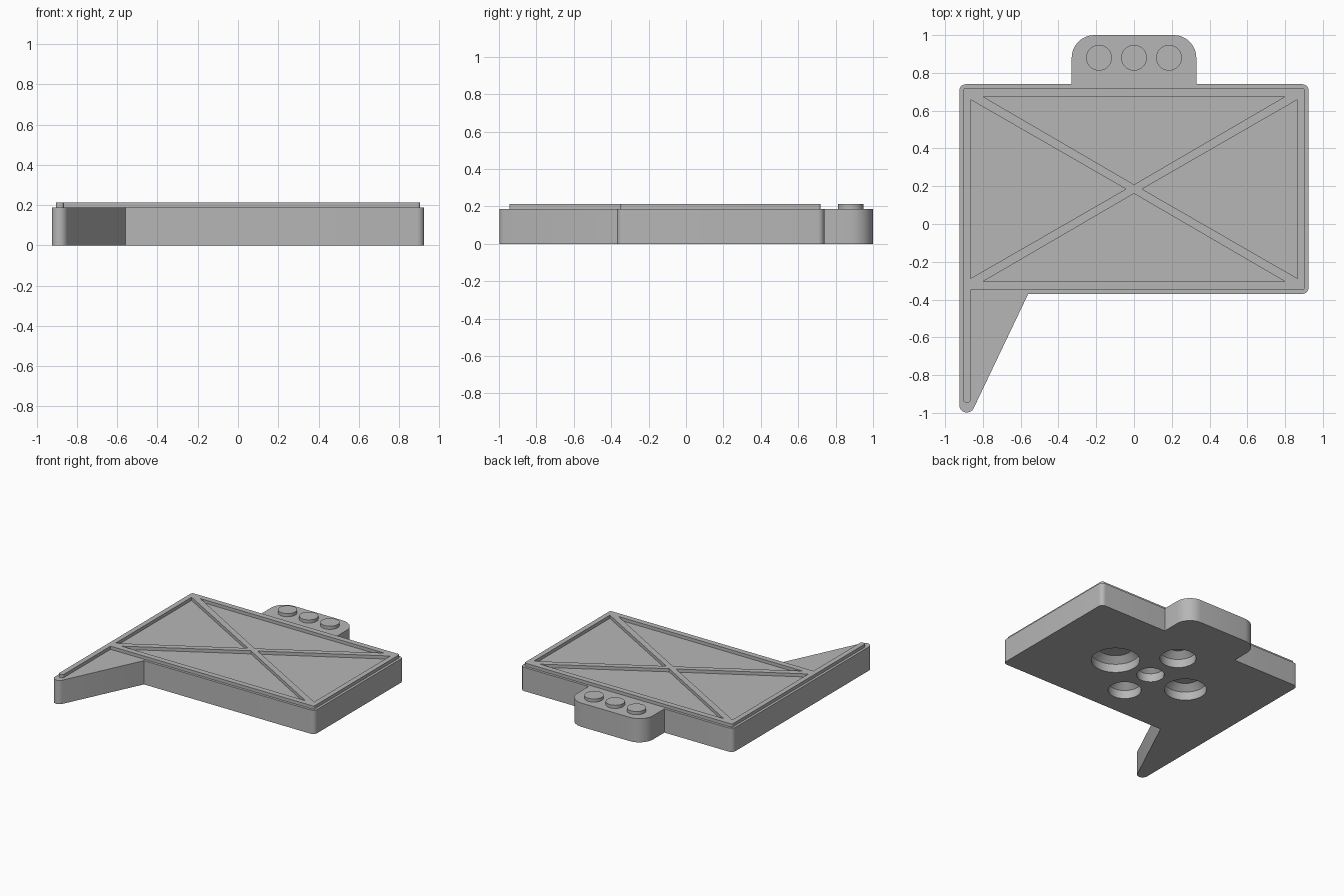
import bpy, bmesh, math
from mathutils import Vector

if "Cube" in bpy.data.objects:
    bpy.data.objects.remove(bpy.data.objects["Cube"], do_unlink=True)

grey = bpy.data.materials.new("plain grey")
grey.use_nodes = True
GREY = (0.47, 0.47, 0.47, 1)
grey.diffuse_color = GREY
grey.node_tree.nodes["Principled BSDF"].inputs["Base Color"].default_value = GREY


def rounded(corners, steps=8):
    """Outline through (x, y, radius) corners, each filleted."""
    pts = []
    for i, (x, y, r) in enumerate(corners):
        p = Vector((x, y))
        if r == 0:
            pts.append(p)
            continue
        a = (Vector(corners[i - 1][:2]) - p).normalized()
        b = (Vector(corners[(i + 1) % len(corners)][:2]) - p).normalized()
        half = a.angle(b) / 2
        centre = p + (a + b).normalized() * r / math.sin(half)
        start = p + a * r / math.tan(half) - centre
        end = p + b * r / math.tan(half) - centre
        a0 = math.atan2(start.y, start.x)
        turn = math.atan2(start.x * end.y - start.y * end.x, start.dot(end))
        for k in range(steps + 1):
            t = a0 + turn * k / steps
            pts.append(centre + Vector((math.cos(t), math.sin(t))) * r)
    return pts


def circle(x, y, r, n=48):
    return [Vector((x + r * math.cos(math.tau * k / n),
                    y + r * math.sin(math.tau * k / n))) for k in range(n)]


def loft(name, layers):
    """Closed solid through (outline, z) layers, bottom to top."""
    bm = bmesh.new()
    rings = [[bm.verts.new((p.x, p.y, z)) for p in pts] for pts, z in layers]
    for low, high in zip(rings, rings[1:]):
        n = len(low)
        for i in range(n):
            j = (i + 1) % n
            bm.faces.new((low[i], low[j], high[j], high[i]))
    bm.faces.new(rings[0][::-1])
    bm.faces.new(rings[-1])
    bmesh.ops.recalc_face_normals(bm, faces=bm.faces)
    mesh = bpy.data.meshes.new(name)
    bm.to_mesh(mesh)
    bm.free()
    mesh.materials.append(grey)
    obj = bpy.data.objects.new(name, mesh)
    bpy.context.collection.objects.link(obj)
    return obj


def activate(obj):
    bpy.ops.object.select_all(action='DESELECT')
    obj.select_set(True)
    bpy.context.view_layer.objects.active = obj


def cut(obj, cutters):
    for c in cutters:
        c.hide_render = True
        mod = obj.modifiers.new("cut", 'BOOLEAN')
        mod.operation = 'DIFFERENCE'
        mod.solver = 'EXACT'
        mod.object = c
        activate(obj)
        bpy.ops.object.modifier_apply(modifier=mod.name)
        bpy.data.objects.remove(c, do_unlink=True)


def smooth(obj):
    activate(obj)
    bpy.ops.object.shade_smooth_by_angle(angle=math.radians(30))


TOP, RAISED, MID = 0.187, 0.212, 0.185

# Body: panel with rear tab and tapering front spike
body = loft("body", [(rounded([
    (-0.925, 0.74, 0.035), (-0.925, -1.135, 0.04), (-0.56, -0.37, 0),
    (0.925, -0.37, 0.035), (0.925, 0.74, 0.035), (0.33, 0.74, 0),
    (0.33, 1, 0.12), (-0.33, 1, 0.12), (-0.33, 0.74, 0)]), z) for z in (0, TOP)])

# Chamfered blind holes underneath
holes = [(0, MID, 0.1), (0.33, MID, 0.175), (-0.33, MID, 0.153),
         (0, MID + 0.31, 0.131), (0, MID - 0.29, 0.12)]
cut(body, [loft("hole_cutter", [(circle(x, y, r), -0.05), (circle(x, y, r), 0.067),
                                (circle(x, y, r - 0.05), 0.11)])
           for x, y, r in holes])
smooth(body)

# Raised frame with diagonal cross ribs and a rib along the spike
frame = loft("frame_ribs", [(rounded([
    (-0.905, 0.72, 0.015), (-0.905, -0.945, 0.015), (-0.865, -0.945, 0.015),
    (-0.865, -0.35, 0), (0.905, -0.35, 0.015), (0.905, 0.72, 0.015)], 4), z)
    for z in (TOP - 0.01, RAISED)])
pockets = []
for s in (-1, 1):
    wide = [(-0.8, MID + s * 0.49), (0.8, MID + s * 0.49), (0, MID + s * 0.024)]
    tall = [(s * 0.865, MID - 0.473), (s * 0.865, MID + 0.473), (s * 0.043, MID)]
    for tri in (wide, tall):
        pts = [Vector(p) for p in tri]
        pockets.append(loft("pocket_cutter", [(pts, 0.1), (pts, 0.3)]))
cut(frame, pockets)
smooth(frame)

# Three round buttons on the tab
for side, x in (("right", -0.185), ("middle", 0), ("left", 0.185)):
    disc = circle(x, 0.88, 0.068)
    smooth(loft(side + "_button", [(disc, TOP - 0.01), (disc, RAISED)]))
